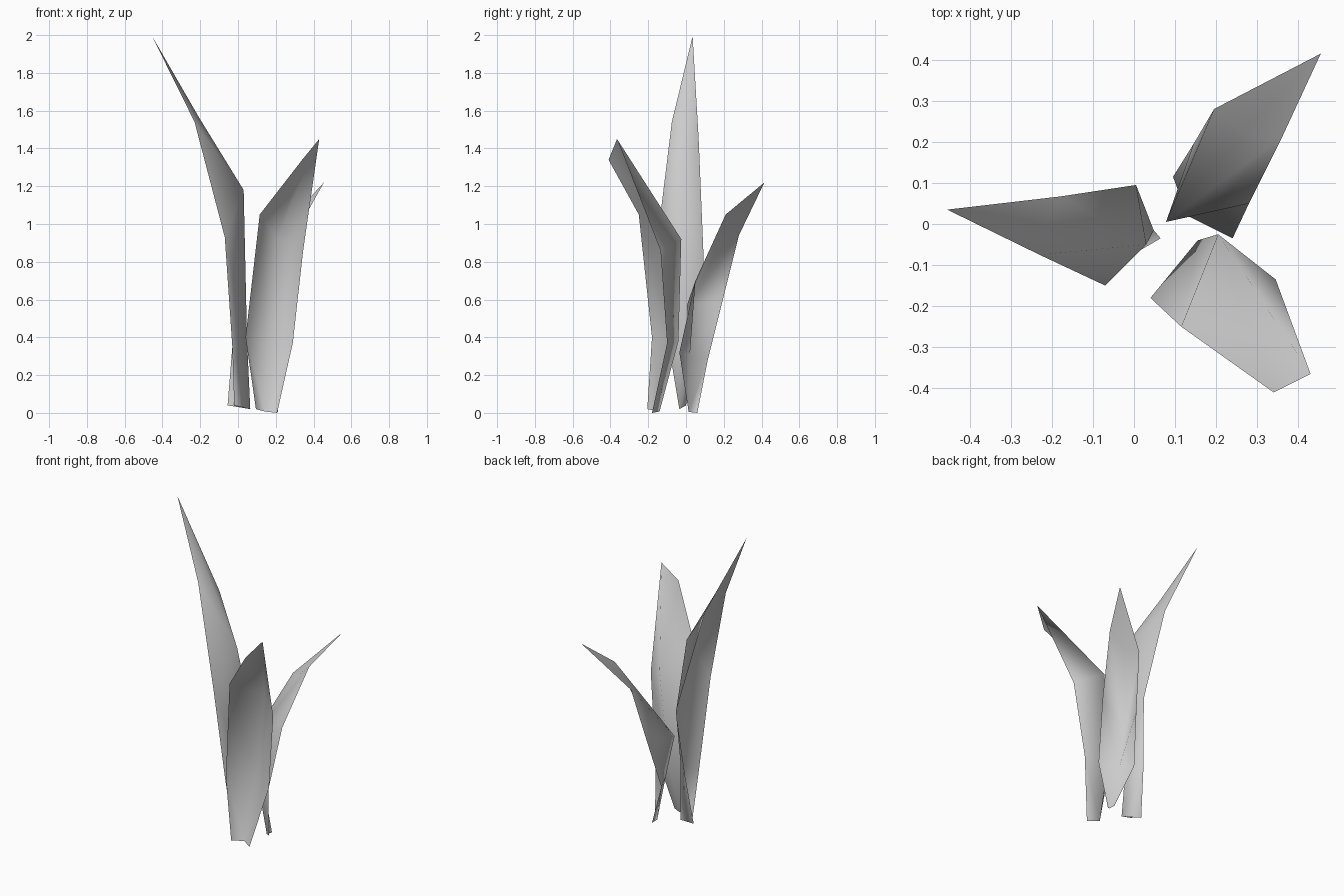
import bpy, bmesh

grey = bpy.data.materials.new("pale_grey")
grey.diffuse_color = (0.6, 0.6, 0.6, 1)


def leaf(name, rows):
    """Skin a folded leaf blade over rows of (edge, midrib, edge) points."""
    bm = bmesh.new()
    cache = {}

    def vert(p):
        if p not in cache:
            cache[p] = bm.verts.new(p)
        return cache[p]

    for low, high in zip(rows, rows[1:]):
        for i in (0, 1):
            quad = [vert(p) for p in (low[i], low[i + 1], high[i + 1], high[i])]
            corners = list(dict.fromkeys(quad))
            # split each quad from the midrib up to the outer edge
            if len(corners) == 4:
                a, b, c, d = corners
                if i == 0:
                    bm.faces.new((a, b, d))
                    bm.faces.new((b, c, d))
                else:
                    bm.faces.new((a, b, c))
                    bm.faces.new((a, c, d))
            elif len(corners) == 3:
                bm.faces.new(corners)
    for f in bm.faces:
        f.smooth = True
    mesh = bpy.data.meshes.new(name)
    bm.to_mesh(mesh)
    bm.free()
    mesh.materials.append(grey)
    bpy.context.collection.objects.link(bpy.data.objects.new(name, mesh))


# Tall leaf, leaning left to a sharp tip
tip = (-0.455, 0.035, 1.995)
leaf("tall_leaf", [
    ((-0.02, -0.035, 0.04), (0.065, -0.035, 0.02), (-0.055, 0.0, 0.04)),
    ((-0.03, -0.09, 0.35), (0.048, -0.015, 0.38), (-0.03, 0.05, 0.35)),
    ((-0.07, -0.15, 0.93), (0.03, -0.05, 1.18), (0.005, 0.095, 0.78)),
    ((-0.23, -0.075, 1.54), (-0.21, -0.008, 1.57), (-0.18, 0.067, 1.45)),
    (tip, tip, tip)])

# Short leaf, bending to the back right
tip = (0.455, 0.415, 1.22)
leaf("back_leaf", [
    ((0.20, 0.06, 0.0), (0.195, 0.014, 0.005), (0.21, 0.015, 0.0)),
    ((0.095, 0.115, 0.28), (0.13, 0.02, 0.30), (0.24, -0.035, 0.32)),
    ((0.145, 0.195, 0.60), (0.078, 0.005, 0.57), (0.28, 0.05, 0.70)),
    ((0.195, 0.28, 0.94), (0.265, 0.22, 0.96), (0.36, 0.21, 1.05)),
    (tip, tip, tip)])

# Broad leaf at the front right, with a blunt tip
tip = (0.43, -0.365, 1.45)
leaf("front_leaf", [
    ((0.095, -0.205, 0.02), (0.143, -0.14, 0.007), (0.207, -0.18, 0.0)),
    ((0.04, -0.18, 0.40), (0.155, -0.04, 0.38), (0.29, -0.10, 0.37)),
    ((0.115, -0.25, 1.05), (0.205, -0.025, 0.92), (0.345, -0.135, 0.86)),
    ((0.34, -0.41, 1.34), tip, tip)])
